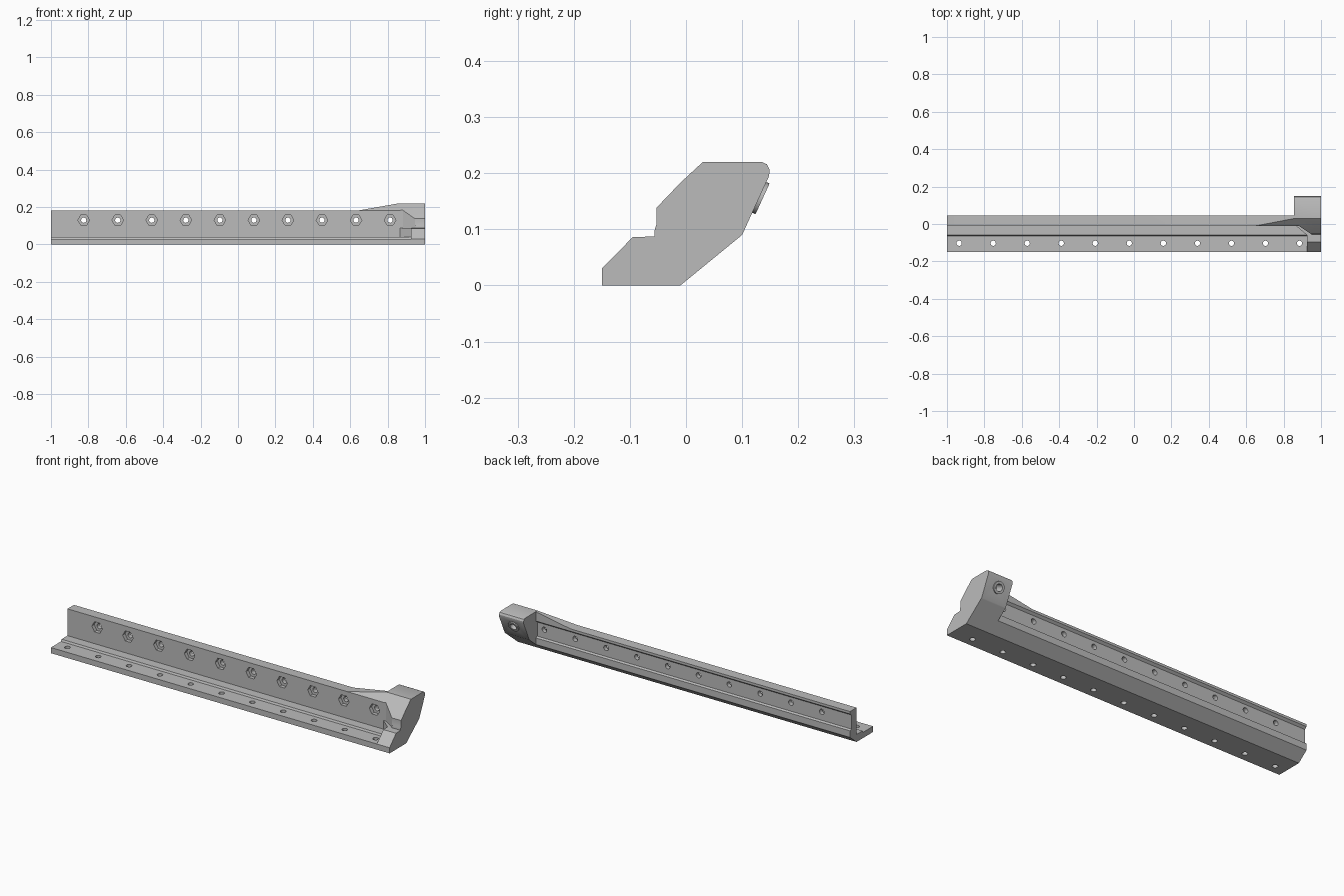
import bpy, bmesh, math
from mathutils import Vector, Matrix

if "Cube" in bpy.data.objects:
    bpy.data.objects.remove(bpy.data.objects["Cube"], do_unlink=True)

grey = bpy.data.materials.new("plain grey")
grey.use_nodes = True
grey.diffuse_color = (0.5, 0.5, 0.5, 1)
grey.node_tree.nodes["Principled BSDF"].inputs["Base Color"].default_value = (0.5, 0.5, 0.5, 1)


def finish(name, bm):
    bmesh.ops.recalc_face_normals(bm, faces=bm.faces)
    mesh = bpy.data.meshes.new(name)
    bm.to_mesh(mesh)
    bm.free()
    mesh.materials.append(grey)
    obj = bpy.data.objects.new(name, mesh)
    bpy.context.collection.objects.link(obj)
    return obj


def prism(name, points, axis, lo, hi):
    """Extrude a 2D outline along an axis; the outline uses the other two."""
    bm = bmesh.new()
    verts = []
    for p in points:
        co = list(p)
        co.insert("xyz".index(axis), lo)
        verts.append(bm.verts.new(co))
    face = bm.faces.new(verts)
    new = bmesh.ops.extrude_face_region(bm, geom=[face])["geom"]
    shift = Vector([hi - lo if a == axis else 0 for a in "xyz"])
    bmesh.ops.translate(bm, vec=shift, verts=[v for v in new if isinstance(v, bmesh.types.BMVert)])
    return finish(name, bm)


def cylinders(name, centres, radius, depth, sides, rotation):
    bm = bmesh.new()
    for c in centres:
        bmesh.ops.create_cone(bm, cap_ends=True, segments=sides, radius1=radius, radius2=radius,
                              depth=depth, matrix=Matrix.Translation(c) @ rotation)
    return finish(name, bm)


def boolean(target, tool, operation):
    mod = target.modifiers.new(operation.lower(), "BOOLEAN")
    mod.operation, mod.solver, mod.object = operation, "EXACT", tool
    bpy.context.view_layer.update()
    graph = bpy.context.evaluated_depsgraph_get()
    result = bpy.data.meshes.new_from_object(target.evaluated_get(graph))
    target.modifiers.clear()
    target.data = result
    bpy.data.objects.remove(tool, do_unlink=True)


# Long rail: flange, step, upright wall with a shallow recess along its back
rail = prism("mounting_rail", [
    (-0.15, 0), (-0.01, 0), (0.045, 0.045), (0.045, 0.08), (0.033, 0.085), (0.033, 0.16),
    (0.045, 0.17), (0.045, 0.183), (-0.01, 0.183), (-0.01, 0.04), (-0.06, 0.04), (-0.065, 0.03),
    (-0.15, 0.03)], "x", -1, 0.99)

# End head: one cross-section trimmed by an upper and a lower plan
section = [(-0.15, 0), (-0.01, 0), (0.1, 0.09), (0.148, 0.195), (0.149, 0.206), (0.144, 0.216),
           (0.135, 0.22), (0.03, 0.22), (-0.01, 0.183), (-0.053, 0.138), (-0.053, 0.108),
           (-0.057, 0.095), (-0.067, 0.087), (-0.095, 0.086), (-0.15, 0.03)]
back = [(1, 0.16), (0.855, 0.16), (0.855, -0.009)]
upper_plan = [(0.88, -0.009), (0.95, -0.056), (1.01, -0.056)]
lower_plan = [(0.865, -0.009), (0.925, -0.06), (0.925, -0.16), (1.01, -0.16)]
for plan, lo, hi in ((lower_plan, -0.05, 0.087), (upper_plan, 0.087, 0.3)):
    part = prism("head_part", section, "x", 0.8, 1)
    trim = prism("trim", plan + [(1.01, 0.16)] + back[1:], "z", lo, hi)
    boolean(part, trim, "INTERSECT")
    boolean(rail, part, "UNION")

# Ramp rising from the wall top to the head
ramp = prism("ramp", section, "x", 0.6, 0.9)
side = prism("trim", [(0.65, 0.183), (0.86, 0.22), (0.86, 0.23), (0.87, 0.23), (0.87, 0.175), (0.65, 0.175)],
             "y", -0.01, 0.045)
boolean(ramp, side, "INTERSECT")
boolean(rail, ramp, "UNION")

# Raised threaded collar on the sloping back of the head
slope = Vector((0, 0.105, -0.048)).normalized()
aim = slope.to_track_quat("Z", "Y").to_matrix().to_4x4()
centre = Vector((0.925, 0.1305, 0.157))
boolean(rail, cylinders("collar", [centre], 0.03, 0.013, 32, aim), "UNION")
boolean(rail, cylinders("bore", [centre], 0.018, 0.08, 24, aim), "DIFFERENCE")

# Rows of holes: hex pockets and bolt holes in the wall, round holes in the flange
pitch = 0.182
wall_row = [Vector((-0.825 + pitch * i, -0.01, 0.13)) for i in range(10)]
flange_row = [Vector((-0.935 + pitch * i, -0.103, 0.015)) for i in range(11)]
across = Matrix.Rotation(math.pi / 2, 4, "X")
hexagon = across @ Matrix.Rotation(math.pi / 2, 4, "Z")
boolean(rail, cylinders("hex_pockets", wall_row, 0.031, 0.04, 6, hexagon), "DIFFERENCE")
boolean(rail, cylinders("wall_holes", wall_row, 0.014, 0.2, 20, across), "DIFFERENCE")
boolean(rail, cylinders("flange_holes", flange_row, 0.014, 0.2, 20, Matrix.Identity(4)), "DIFFERENCE")

# Smooth the round parts, keep the machined edges sharp
bpy.ops.object.select_all(action="DESELECT")
rail.select_set(True)
bpy.context.view_layer.objects.active = rail
bpy.ops.object.shade_smooth_by_angle(angle=math.radians(28))
